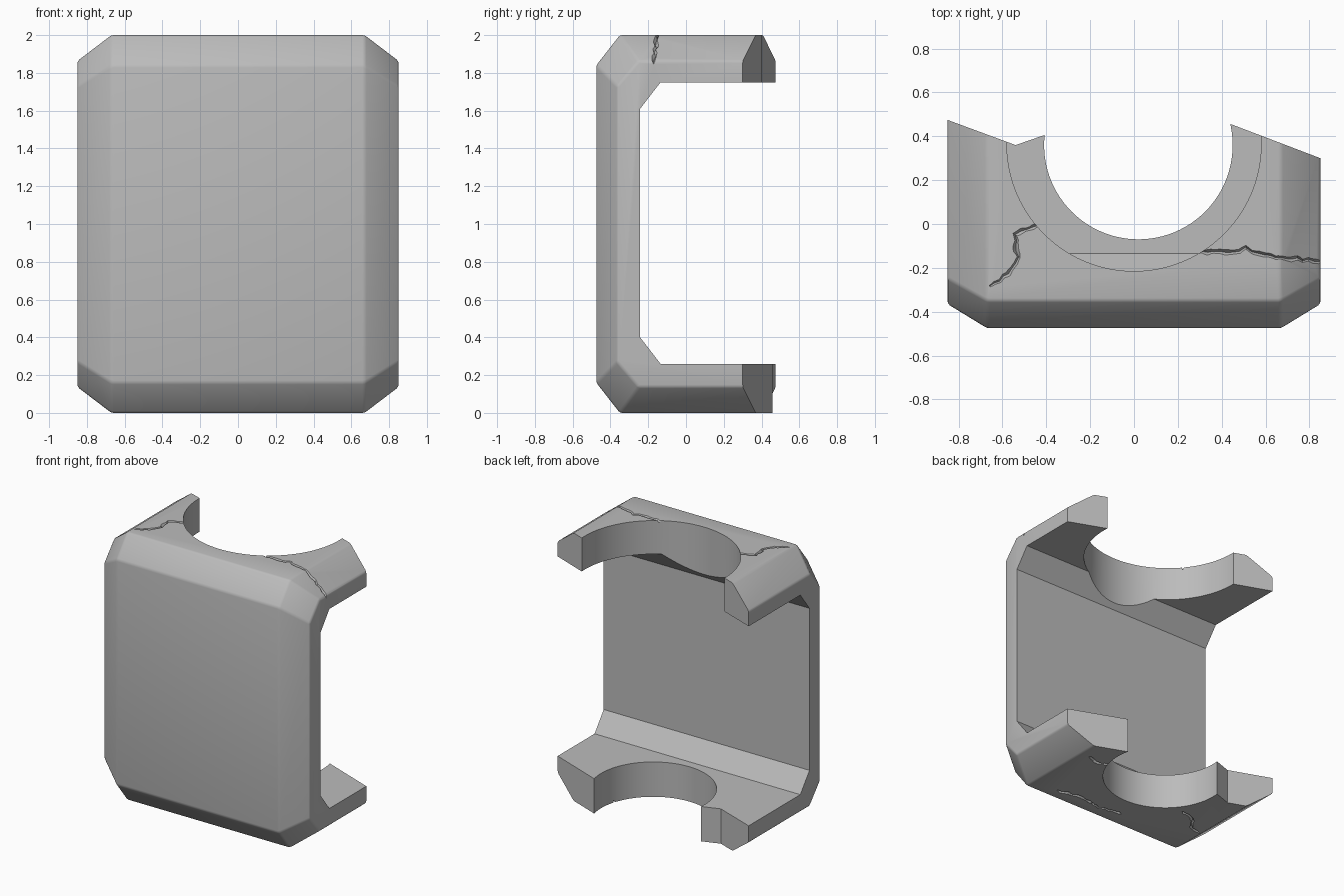
import bpy, bmesh, random
from mathutils import Vector

random.seed(4)
if "Cube" in bpy.data.objects:
    bpy.data.objects.remove(bpy.data.objects["Cube"])

stone = bpy.data.materials.new("light grey stone")
stone.use_nodes = True
GREY = (0.5, 0.5, 0.5, 1)
stone.diffuse_color = GREY
stone.node_tree.nodes["Principled BSDF"].inputs["Base Color"].default_value = GREY


def loft(name, rings, bevel_count=0):
    """Skin equal-length rings and cap both ends; soften lines of the first bevel_count points."""
    bm = bmesh.new()
    rows = [[bm.verts.new(p) for p in ring] for ring in rings]
    n = len(rows[0])
    for a, b in zip(rows, rows[1:]):
        for i in range(n):
            bm.faces.new((a[i], a[(i + 1) % n], b[(i + 1) % n], b[i]))
    bm.faces.new(rows[0])
    bm.faces.new(rows[-1])
    bmesh.ops.recalc_face_normals(bm, faces=bm.faces)
    if bevel_count:
        soft = {v for row in rows for v in row[:bevel_count]}
        edges = [e for e in bm.edges if set(e.verts) <= soft
                 and e.calc_face_angle() > 0.2]
        bmesh.ops.bevel(bm, geom=edges, offset=0.012, segments=2,
                        profile=0.5, affect='EDGES')
    mesh = bpy.data.meshes.new(name)
    bm.to_mesh(mesh)
    bm.free()
    mesh.materials.append(stone)
    obj = bpy.data.objects.new(name, mesh)
    bpy.context.collection.objects.link(obj)
    return obj


def cut(target, cutter):
    cutter.hide_render = True
    mod = target.modifiers.new("cut", 'BOOLEAN')
    mod.operation = 'DIFFERENCE'
    mod.solver = 'EXACT'
    mod.object = cutter
    bpy.context.view_layer.objects.active = target
    bpy.ops.object.modifier_apply(modifier=mod.name)
    bpy.data.objects.remove(cutter)


# C-shaped bracket: the outer outline shrinks toward both sides
BACK = 0.7
inner = [(BACK, 1.75), (-0.135, 1.75), (-0.243, 1.61),
         (-0.243, 0.4), (-0.135, 0.26), (BACK, 0.26)]


def section(x, front, shoulder, low, corner):
    outer = [(BACK, low), (shoulder, low), (front, corner),
             (front, 2 - corner), (shoulder, 2 - low), (BACK, 2 - low)]
    return [(x, y, z) for y, z in outer + inner]


full = (-0.475, -0.35, 0, 0.16)
inset = (-0.365, -0.25, 0.137, 0.27)
bracket = loft("bracket", [section(-0.85, *inset), section(-0.67, *full),
                           section(0.67, *full), section(0.85, *inset)], 6)

# Slanted broken ends of the arms
ends = [(-1, 0.53), (-0.54, 0.36), (-0.41, 0.405), (0, 0.55),
        (0.43, 0.46), (0.85, 0.3), (1, 0.243), (1, 1), (-1, 1)]
cut(bracket, loft("end_cutter", [[(x, y, z) for x, y in ends] for z in (-0.5, 2.5)]))

# Round openings, wider in the upper arm
for x, y, z, radius in ((0, 0.365, 2, 0.58), (0.02, 0.36, 0, 0.43)):
    bpy.ops.mesh.primitive_cylinder_add(vertices=96, radius=radius, depth=1,
                                        location=(x, y, z))
    cut(bracket, bpy.context.object)


# Cracks: jagged V-shaped grooves following the arm surfaces
def crack(path, top):
    points = []
    for a, b in zip(path, path[1:]):
        a, b = Vector(a), Vector(b)
        steps = max(2, int((b - a).length / 0.025))
        points += [a.lerp(b, i / steps) for i in range(steps)]
    points.append(Vector(path[-1]))
    rings = []
    for i, p in enumerate(points):
        along = points[min(i + 1, len(points) - 1)] - points[max(i - 1, 0)]
        side = Vector((-along.y, along.x)).normalized()
        width = 0.004 if i in (0, len(points) - 1) else random.uniform(0.007, 0.014)
        mid = p + side * random.uniform(-0.007, 0.007)
        drop = max(0, abs(p.x) - 0.67) * 0.76
        ring = []
        for s, depth in ((-1.6, -0.012), (1.6, -0.012), (0, 0.018)):
            q = mid + side * width * s
            level = drop + depth
            ring.append((q.x, q.y, 2 - level if top else level))
        rings.append(ring)
    cut(bracket, loft("crack_cutter", rings))


crack([(-0.66, -0.28), (-0.57, -0.23), (-0.53, -0.15), (-0.54, -0.05), (-0.43, 0)], True)
crack([(0.28, -0.13), (0.45, -0.13), (0.51, -0.11), (0.62, -0.15), (0.87, -0.17)], True)
crack([(0.47, -0.27), (0.3, -0.23), (0.1, -0.26), (-0.08, -0.23)], False)
crack([(-0.38, 0.07), (-0.5, 0.03), (-0.56, -0.06), (-0.66, -0.08)], False)
crack([(0.42, 0.24), (0.5, 0.2), (0.6, 0.23)], False)

# Smooth openings and softened edges, crisp corners elsewhere
bpy.ops.object.select_all(action='DESELECT')
bracket.select_set(True)
bpy.context.view_layer.objects.active = bracket
bpy.ops.object.shade_smooth_by_angle(angle=0.45)
